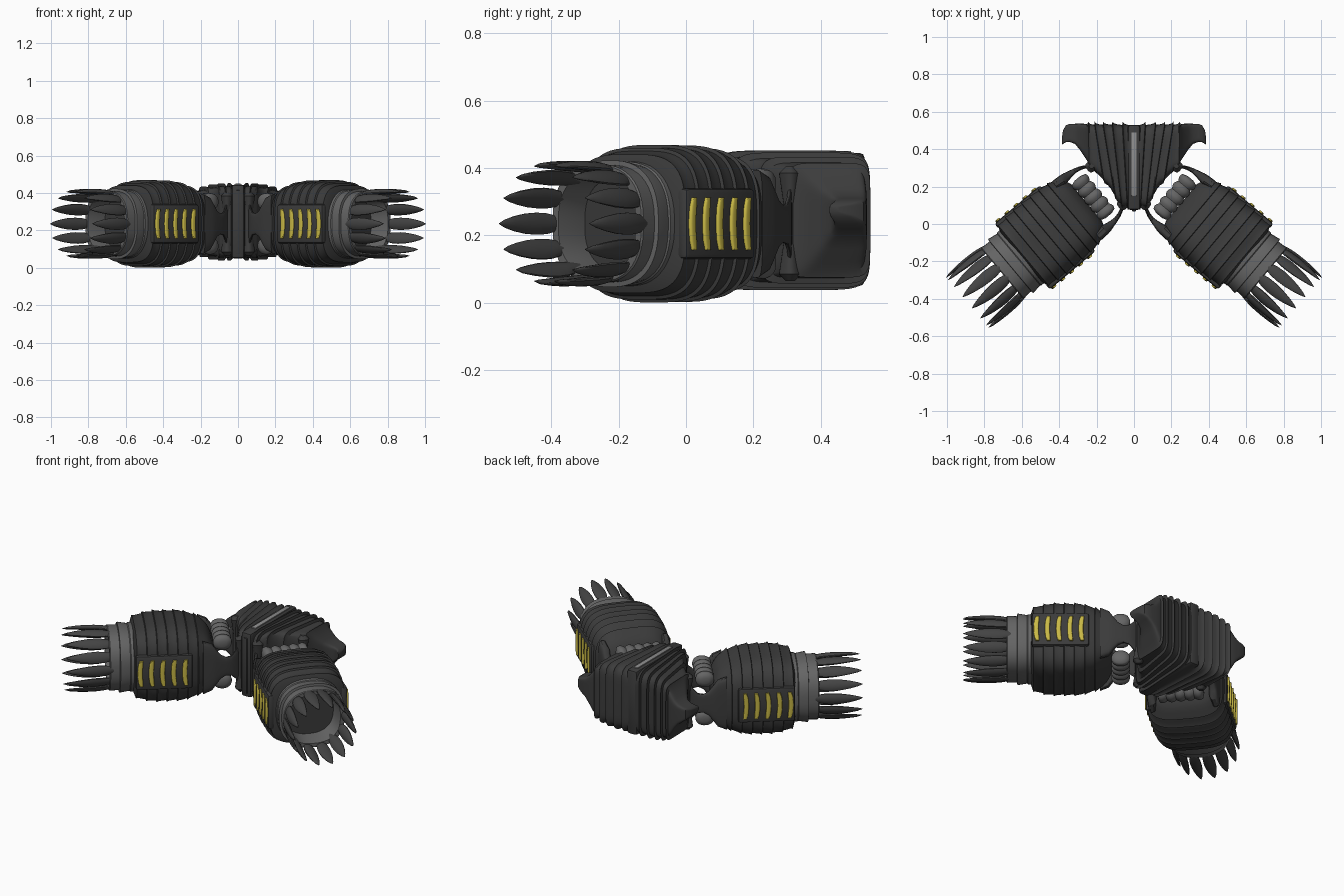
import bpy, bmesh, math
from mathutils import Vector

if "Cube" in bpy.data.objects:
    bpy.data.objects.remove(bpy.data.objects["Cube"])


def material(name, r, g, b):
    m = bpy.data.materials.new(name)
    m.diffuse_color = (r, g, b, 1)
    m.use_nodes = True
    m.node_tree.nodes["Principled BSDF"].inputs["Base Color"].default_value = m.diffuse_color
    return m


DARK = material("dark shell", .045, .045, .045)
SPIKE = material("spike grey", .058, .058, .058)
GREY = material("metal grey", .13, .13, .13)
LIGHT = material("light strip", .26, .26, .26)
YELLOW = material("yellow vent", .58, .48, .06)

ANG = math.radians(-40)


def arm(u, v, z):
    """Arm coordinates (along, sideways, up) to world; right-hand arm."""
    c, s = math.cos(ANG), math.sin(ANG)
    return Vector((.2 + u * c - v * s, .16 + u * s + v * c, .235 + z))


def core(x, y, z):
    return Vector((x, y, .245 + z))


def fanned(x, y, z):
    """Core coordinates with the ribs converging towards the front."""
    w = max(0, min(1, (.25 - x) / .05))
    t = max(0, min(1, (y - .08) / .46))
    return core(x * (1 - .45 * (1 - t) * w), y, z)


def finish(name, bm, mat, angle=32, mirror=True):
    bmesh.ops.recalc_face_normals(bm, faces=bm.faces)
    me = bpy.data.meshes.new(name)
    bm.to_mesh(me)
    bm.free()
    me.materials.append(mat)
    me.shade_smooth()
    me.set_sharp_from_angle(angle=math.radians(angle))
    ob = bpy.data.objects.new(name, me)
    bpy.context.collection.objects.link(ob)
    if mirror:
        mod = ob.modifiers.new("mirror", 'MIRROR')
        mod.use_mirror_merge = False
    return ob


def add_loft(bm, secs, xf, n=3, sides=48):
    """Superellipse sections (pos, centre b, centre c, half b, half c)."""
    rings = []
    for a, cb, cc, hb, hc in secs:
        ring = []
        for i in range(sides):
            t = 2 * math.pi * (i + .5) / sides
            p, q = math.cos(t), math.sin(t)
            b = cb + hb * math.copysign(abs(p) ** (2 / n), p)
            c = cc + hc * math.copysign(abs(q) ** (2 / n), q)
            ring.append(bm.verts.new(xf(a, b, c)))
        rings.append(ring)
    for r, s in zip(rings, rings[1:]):
        for i in range(sides):
            j = (i + 1) % sides
            bm.faces.new((r[i], r[j], s[j], s[i]))
    bm.faces.new(rings[0])
    bm.faces.new(rings[-1])


def loft(name, secs, mat, xf, n=3, sides=48, **kw):
    bm = bmesh.new()
    add_loft(bm, secs, xf, n, sides)
    return finish(name, bm, mat, **kw)


def lerp(table, x):
    """Piecewise-linear lookup, returns all columns after the first."""
    for p, q in zip(table, table[1:]):
        if x <= q[0]:
            t = max(0, (x - p[0]) / (q[0] - p[0]))
            return [i + (j - i) * t for i, j in zip(p[1:], q[1:])]
    return list(table[-1][1:])


# --- central body: ribbed loft out to a hooked horn on each side ---
CORE = [(0, .085, .53, .195), (.1, .088, .535, .195), (.14, .105, .535, .194),
        (.2, .205, .535, .182), (.25, .325, .535, .155)]   # x, front, back, half height
secs = []
for x0, x1 in ((0, .06), (.06, .115), (.115, .165), (.165, .21), (.21, .245)):
    for k, g in ((.08, -.004), (.6, -.001), (.85, .004), (1, .012)):
        x = x0 + (x1 - x0) * k
        y0, y1, h = lerp(CORE, x)
        secs.append((x, (y0 + y1) / 2, 0, (y1 - y0) / 2 + g, h + g))
secs[0] = (0,) + secs[0][1:]
secs += [(.25, .435, 0, .098, .15), (.268, .45, 0, .086, .125),
         (.29, .467, .005, .07, .09), (.315, .482, .012, .054, .062),
         (.345, .487, .02, .048, .045), (.365, .482, .025, .045, .034),
         (.38, .463, .03, .036, .02), (.386, .44, .032, .015, .008)]
loft("core_body", secs, DARK, fanned, n=7, sides=64)


def box(name, lo, hi, mat, xf, bevel=0, mirror=True):
    bm = bmesh.new()
    bmesh.ops.create_cube(bm, size=1)
    for v in bm.verts:
        v.co = xf(*[(a + b) / 2 + (b - a) * k for a, b, k in zip(lo, hi, v.co)])
    if bevel:
        bmesh.ops.bevel(bm, geom=bm.edges[:], offset=bevel, segments=2,
                        affect='EDGES', profile=.5)
    return finish(name, bm, mat, mirror=mirror)


# spine column down the middle with an inset light strip
box("core_spine", (-.034, .075, -.195), (.034, .53, .2), DARK, core, .015, False)
box("spine_strip", (-.014, .15, .19), (.014, .49, .206), LIGHT, core, .003, False)
box("spine_front_rib", (-.012, .068, -.17), (.012, .09, .17), DARK, core, .004, False)

# --- arm shell with shallow stepped ribs ---
SHELL = [(.07, .13, .09), (.085, .165, .125), (.11, .19, .165), (.15, .207, .195),
         (.2, .217, .212), (.25, .222, .226), (.4, .222, .228), (.46, .219, .218),
         (.51, .212, .2)]
secs = [(u, 0, 0, *lerp(SHELL, u)) for u in (.07, .085, .1)]
for k in range(7):
    for du, g in ((0, -.003), (.02, -.001), (.042, .001), (.054, .006)):
        u = .112 + .0575 * k + du
        hv, hz = lerp(SHELL, u)
        secs.append((u, 0, 0, hv + g, hz + g))
secs.append((.525, 0, 0, .175, .17))
loft("arm_shell", secs, DARK, arm, n=3.4, sides=64, angle=28)

# --- collar ring, stepped and hollow ---
RING = [(.49, .17), (.495, .186), (.54, .184), (.545, .18), (.595, .188), (.6, .188),
        (.602, .174), (.655, .176), (.66, .172), (.66, .15), (.6, .142), (.545, .14)]
loft("collar_ring", [(u, 0, 0, r, r) for u, r in RING], GREY, arm, n=2.5)
loft("collar_floor", [(.54, 0, 0, .138, .138), (.552, 0, 0, .138, .138)], DARK, arm, n=2.5)

# --- fourteen broad leaf-shaped spikes around the muzzle ---
bm = bmesh.new()
for k in range(14):
    t = 2 * math.pi * k / 14

    def around(a, b, c, t=t):
        return arm(a, b * math.cos(t) - c * math.sin(t), b * math.sin(t) + c * math.cos(t))
    add_loft(bm, [(.615, .162, 0, .008, .012), (.65, .167, 0, .012, .024),
                  (.69, .172, 0, .014, .032), (.73, .175, 0, .014, .034),
                  (.78, .177, 0, .013, .031), (.83, .178, 0, .010, .023),
                  (.875, .177, 0, .007, .012), (.903, .175, 0, .001, .001)],
             around, n=1.8, sides=12)
finish("muzzle_spikes", bm, SPIKE, 50)

for s in (-1, 1):
    # side vent panel with five bowed louvers
    lo, hi = sorted((s * .19, s * .23))
    box("vent_panel", (.2, lo, -.105), (.52, hi, .105), DARK, arm, .014)
    bm = bmesh.new()
    for k in range(5):
        u0 = .238 + .0625 * k
        path = []
        for j in range(7):
            z = -.078 + .026 * j
            path.append((z, u0 + .008 * (1 - (z / .078) ** 2), s * .226,
                         .0135 if 0 < j < 6 else .010, .013))
        add_loft(bm, path, lambda a, b, c: arm(b, c, a), n=4, sides=16)
    finish("yellow_vents", bm, YELLOW)

    # fork prong reaching back to the core, thick at the shell, pinched then flared
    prong = [(-.062, .14, .115, .009), (-.045, .152, .085, .01), (-.02, .163, .06, .011),
             (.01, .171, .055, .013), (.04, .174, .072, .018), (.065, .175, .105, .024),
             (.09, .175, .14, .028), (.14, .18, .16, .025)]
    loft("fork_prong", [(u, s * v, 0, w, h) for u, v, h, w in prong], DARK, arm, n=4, sides=24)
    # bracket on the core at the prong end
    loft("core_bracket", [(z, -.075, s * .132, r, r) for z, r in
                          ((-.17, .012), (-.15, .03), (-.06, .018), (.06, .018),
                           (.15, .03), (.17, .012))], DARK,
         lambda a, b, c: arm(b, c, a), n=3, sides=16)

    # segmented hose joint, upper and lower
    bm = bmesh.new()
    hose = []
    for j in range(31):
        v = -.13 + .26 * j / 30
        r = .036 + .01 * abs(math.sin(math.pi * j / 6))
        if j in (0, 30):
            r = .018
        hose.append((v, .024, s * .118, r * 1.15, r))
    add_loft(bm, hose, lambda a, b, c: arm(b, a, c), n=2.2, sides=20)
    finish("segmented_joint", bm, GREY, 50)
